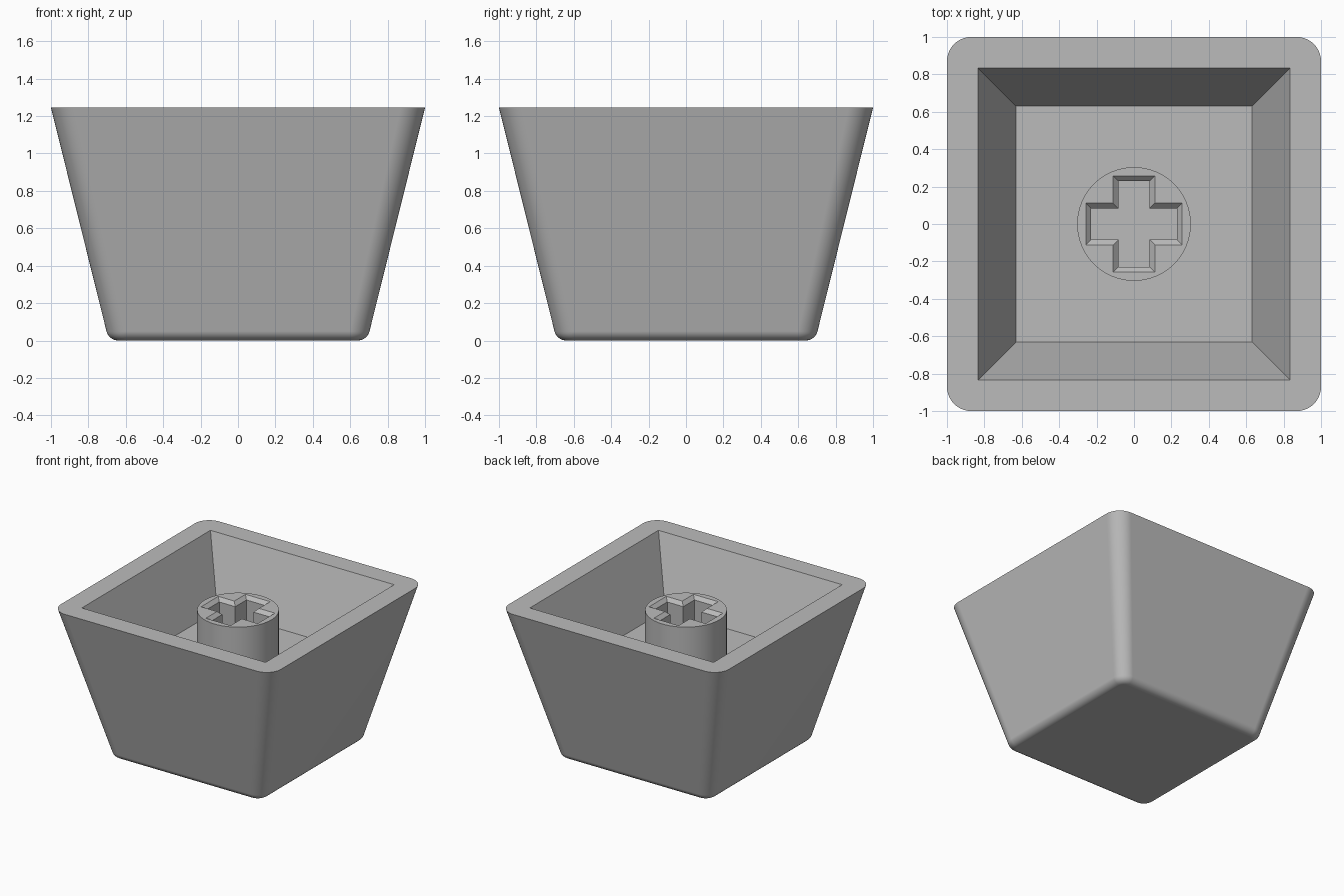
import bpy, bmesh, math

if "Cube" in bpy.data.objects:
    bpy.data.objects.remove(bpy.data.objects["Cube"])

grey = bpy.data.materials.new("plain grey")
grey.diffuse_color = (0.5, 0.5, 0.5, 1)
grey.use_nodes = True
grey.node_tree.nodes["Principled BSDF"].inputs["Base Color"].default_value = grey.diffuse_color


def rounded_square(h, r, z, n=10):
    """Ring of points: a square of half width h with corner radius r."""
    pts = []
    for q in range(4):
        cx, cy = [(1, 1), (-1, 1), (-1, -1), (1, -1)][q]
        for i in range(n + 1):
            a = math.radians(90 * (q + i / n))
            pts.append((cx * (h - r) + r * math.cos(a),
                        cy * (h - r) + r * math.sin(a), z))
    return pts


def cross(arm, half, z):
    """Plus-shaped outline with the given arm length and half width."""
    quarter = [(arm, -half), (arm, half), (half, half)]
    pts = []
    for c, s in ((1, 0), (0, 1), (-1, 0), (0, -1)):
        pts += [(x * c - y * s, x * s + y * c, z) for x, y in quarter]
    return pts


def loft(bm, rings):
    """Join rings of equal length with faces and return their vertices."""
    rows = [[bm.verts.new(p) for p in ring] for ring in rings]
    for a, b in zip(rows, rows[1:]):
        for i in range(len(a)):
            j = (i + 1) % len(a)
            bm.faces.new((a[i], a[j], b[j], b[i]))
    return rows


def finish(bm, name):
    bmesh.ops.recalc_face_normals(bm, faces=bm.faces)
    mesh = bpy.data.meshes.new(name)
    bm.to_mesh(mesh)
    bm.free()
    obj = bpy.data.objects.new(name, mesh)
    bpy.context.collection.objects.link(obj)
    mesh.materials.append(grey)
    bpy.ops.object.select_all(action='DESELECT')
    obj.select_set(True)
    bpy.context.view_layer.objects.active = obj
    bpy.ops.object.shade_smooth_by_angle(angle=math.radians(30))
    weighted = obj.modifiers.new("even shading", 'WEIGHTED_NORMAL')
    weighted.keep_sharp = True
    return obj


HEIGHT, FLOOR, STEM_TOP = 1.245, 0.72, 1.133

# Hollow cap: rounded lower edge, flared walls, flat rim, sharp cavity
R, FLAT = 0.065, 0.64
rings = []
for i in range(9):
    a = math.radians(-90 + 76 * i / 8)
    h = FLAT + R * math.cos(a)
    rings.append(rounded_square(h, 0.04 + h - FLAT, R + R * math.sin(a)))
rings += [rounded_square(1.0, 0.13, HEIGHT),
          rounded_square(0.835, 0, HEIGHT),
          rounded_square(0.63, 0, FLOOR)]
bm = bmesh.new()
rows = loft(bm, rings)
bm.faces.new(rows[0])
bm.faces.new(rows[-1])
bmesh.ops.remove_doubles(bm, verts=bm.verts, dist=0.0005)
finish(bm, "cap_shell")

# Round stem with a chamfered plus-shaped socket
bm = bmesh.new()
circle = [(0.304 * math.cos(math.tau * i / 64), 0.304 * math.sin(math.tau * i / 64))
          for i in range(64)]
outer = loft(bm, [[(x, y, z) for x, y in circle] for z in (FLOOR - 0.02, STEM_TOP)])
inner = loft(bm, [cross(0.257, 0.112, STEM_TOP),
                  cross(0.229, 0.084, STEM_TOP - 0.028),
                  cross(0.229, 0.084, FLOOR - 0.02)])
top_edges = [bm.edges.get((row[i], row[i - 1]))
             for row in (outer[-1], inner[0]) for i in range(len(row))]
bmesh.ops.triangle_fill(bm, edges=top_edges, use_beauty=True, normal=(0, 0, 1))
finish(bm, "stem")
